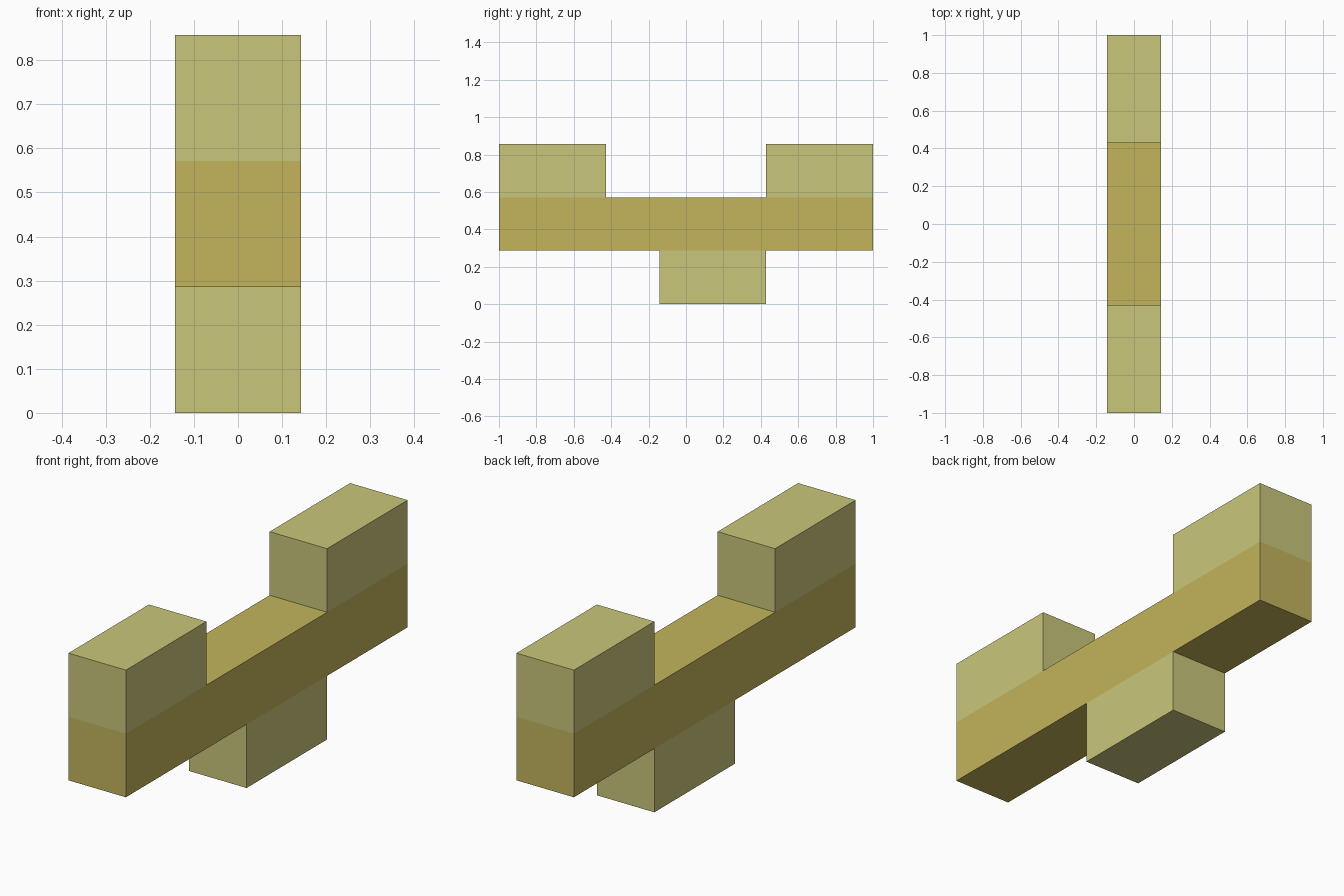
import bpy

if "Cube" in bpy.data.objects:
    bpy.data.objects.remove(bpy.data.objects["Cube"])

U = 1 / 7  # half the beam's width; every size is a multiple of it


def srgb(r, g, b):
    def lin(c):
        c /= 255
        return c / 12.92 if c <= 0.04045 else ((c + 0.055) / 1.055) ** 2.4
    return (lin(r), lin(g), lin(b), 1.0)


def material(name, rgb):
    mat = bpy.data.materials.new(name)
    mat.diffuse_color = srgb(*rgb)
    mat.use_nodes = True
    mat.node_tree.nodes["Principled BSDF"].inputs["Base Color"].default_value = mat.diffuse_color
    return mat


def box(name, y_range, z_range, mat):
    """Box of the shared width, spanning the ranges given in units of U."""
    (y0, y1), (z0, z1) = y_range, z_range
    bpy.ops.mesh.primitive_cube_add(size=1, location=(0, (y0 + y1) / 2 * U, (z0 + z1) / 2 * U))
    obj = bpy.context.object
    obj.name = name
    obj.scale = (2 * U, (y1 - y0) * U, (z1 - z0) * U)
    bpy.ops.object.transform_apply(location=False, rotation=False, scale=True)
    obj.data.materials.append(mat)
    return obj


pale = material("pale_olive", (201, 198, 122))
gold = material("golden_olive", (195, 180, 92))

# Long horizontal beam
box("beam", (-7, 7), (2, 4), gold)

# Blocks on top of both ends
box("front_top_block", (-7, -3), (4, 6), pale)
box("back_top_block", (3, 7), (4, 6), pale)

# Off-centre foot below the beam
box("foot_block", (-1, 3), (0, 2), pale)
